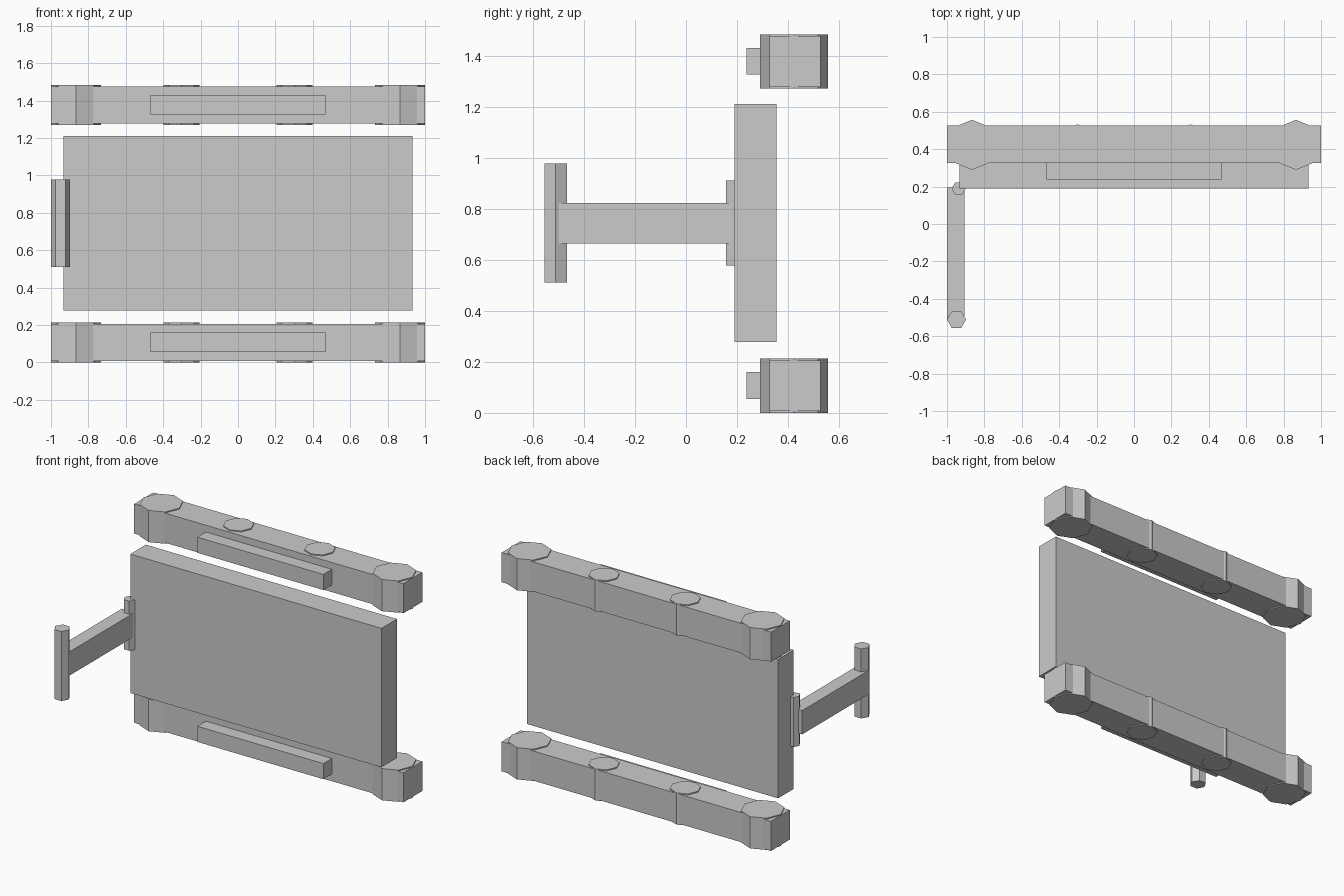
import bpy
from math import pi

if "Cube" in bpy.data.objects:
    bpy.data.objects.remove(bpy.data.objects["Cube"])


def box(name, x, y, z):
    """Box from (min, max) ranges on each axis."""
    bpy.ops.mesh.primitive_cube_add(
        size=1, location=[(r[0] + r[1]) / 2 for r in (x, y, z)])
    ob = bpy.context.object
    ob.name = name
    ob.scale = [r[1] - r[0] for r in (x, y, z)]
    bpy.ops.object.transform_apply(location=False, rotation=False, scale=True)
    return ob


def post(name, sides, x, y, z, radius, turn=0):
    """Upright prism with a low number of sides."""
    bpy.ops.mesh.primitive_cylinder_add(
        vertices=sides, radius=radius, depth=z[1] - z[0],
        location=(x, y, (z[0] + z[1]) / 2), rotation=(0, 0, turn))
    bpy.context.object.name = name


# Lower and upper rails with octagonal bosses and a front strip
for label, base in (("lower", 0.0), ("upper", 1.27)):
    box(label + "_rail", (-1, 1), (0.327, 0.527), (base + 0.007, base + 0.206))
    box(label + "_front_strip", (-0.468, 0.468), (0.237, 0.335),
        (base + 0.055, base + 0.16))
    for side in (-1, 1):
        post(label + "_end_boss", 8, side * 0.866, 0.423,
             (base, base + 0.213), 0.134)
        post(label + "_inner_boss", 8, side * 0.302, 0.438,
             (base, base + 0.213), 0.095)

# Main door panel
box("panel", (-0.933, 0.933), (0.19, 0.355), (0.277, 1.21))

# Handle: arm, hexagonal grip and hexagonal hinge pin
box("handle_arm", (-1, -0.905), (-0.507, 0.195), (0.663, 0.823))
post("handle_grip", 6, -0.949, -0.511, (0.51, 0.977), 0.051, pi / 6)
post("hinge_pin", 6, -0.937, 0.19, (0.577, 0.91), 0.038, pi / 6)
